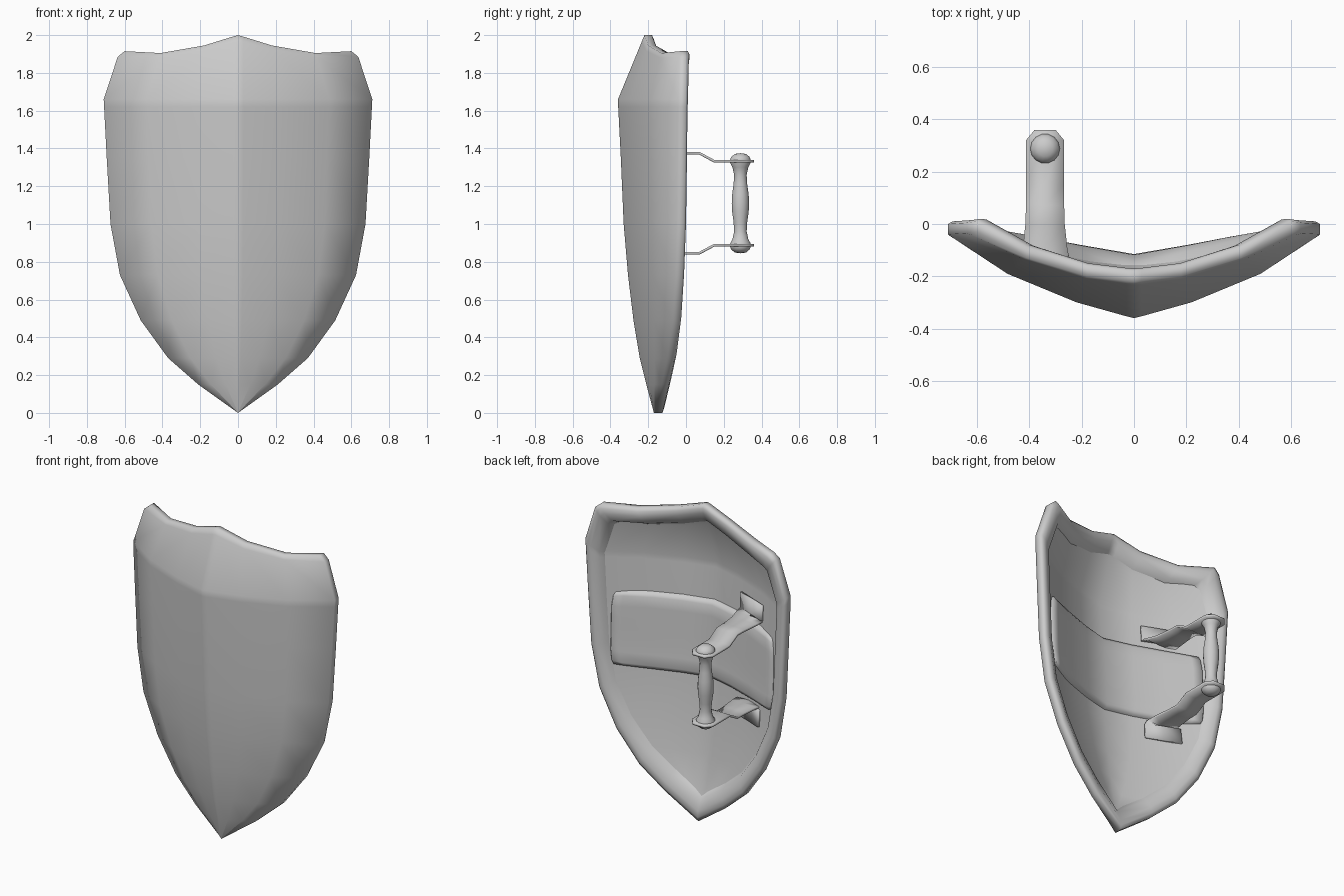
import bpy, bmesh, math
from mathutils import Vector

cube = bpy.data.objects.get("Cube")
if cube:
    bpy.data.objects.remove(cube, do_unlink=True)

grey = bpy.data.materials.new("plain_grey")
grey.use_nodes = True
grey.diffuse_color = (0.6, 0.6, 0.6, 1)
grey.node_tree.nodes["Principled BSDF"].inputs["Base Color"].default_value = (0.6, 0.6, 0.6, 1)

MID_Z = 1.11      # height of the grip centre
GRIP_X = -0.34


def make(name, strips, facing=None, angle=80, mirror=False, solid=0):
    """Skin each list of equal-length point rows with quads."""
    bm = bmesh.new()
    for rows in strips:
        grid = [[bm.verts.new(p) for p in row] for row in rows]
        for a, b in zip(grid, grid[1:]):
            for i in range(len(a) - 1):
                bm.faces.new((a[i], a[i + 1], b[i + 1], b[i]))
    bmesh.ops.remove_doubles(bm, verts=bm.verts, dist=0.0005)
    bmesh.ops.recalc_face_normals(bm, faces=bm.faces)
    if facing:
        if sum(f.normal.y * f.calc_area() for f in bm.faces) * facing < 0:
            bmesh.ops.reverse_faces(bm, faces=bm.faces)
    me = bpy.data.meshes.new(name)
    bm.to_mesh(me)
    bm.free()
    me.materials.append(grey)
    ob = bpy.data.objects.new(name, me)
    bpy.context.collection.objects.link(ob)
    bpy.ops.object.select_all(action='DESELECT')
    ob.select_set(True)
    bpy.context.view_layer.objects.active = ob
    bpy.ops.object.shade_smooth_by_angle(angle=math.radians(angle))
    if mirror:
        ob.modifiers.new("Mirror", 'MIRROR')
    if solid:
        mod = ob.modifiers.new("Solidify", 'SOLIDIFY')
        mod.thickness, mod.offset = solid, 0
    return ob


def lookup(table, key):
    """Linear interpolation in rows sorted by their first value."""
    key = min(max(key, table[0][0]), table[-1][0])
    for a, b in zip(table, table[1:]):
        if key <= b[0]:
            return Vector(a[1:]).lerp(Vector(b[1:]), (key - a[0]) / (b[0] - a[0]))


# Front shell: half grid, rows from the top edge down to the tip
cols = [(0, 0, 0), (0.04, 0.022, 0), (0.31, 0.19, 0), (0.68, 0.53, 0), (1, 1, 0)]
# height, half width, spine depth, edge depth
levels = [(1.66, 0.711, -0.36, -0.04), (1.62, 0.709, -0.359, -0.042),
          (1.35, 0.695, -0.345, -0.045), (1.0, 0.675, -0.33, -0.05),
          (0.73, 0.625, -0.307, -0.06), (0.49, 0.515, -0.278, -0.075),
          (0.29, 0.37, -0.245, -0.1), (0.15, 0.21, -0.21, -0.13),
          (0, 0, -0.17, -0.165)]
top = [Vector(p) for p in [(0, -0.22, 2), (0.028, -0.218, 1.992), (0.18, -0.2, 1.945),
                           (0.41, -0.13, 1.905), (0.6, -0.03, 1.915)]]
body = [[Vector((w * t, c + (e - c) * f, z)) for t, f, _ in cols] for z, w, c, e in levels]
shoulder = [a.lerp(b, 0.9) for a, b in zip(body[0], top)]
shoulder[-1] = Vector((0.637, -0.035, 1.885))
grid = [top, shoulder] + body

depth_table = levels[::-1] + [(1.95, 0.62, -0.24, -0.03)]


def lining(x, z):
    """Depth of the hollow back, a constant thickness behind the front."""
    w, c, e = lookup(depth_table, z)
    return c + (e - c) * lookup(cols, abs(x) / max(w, 0.01))[0] + 0.052


def shrink(p, s):
    return Vector((p.x * s, p.y, MID_Z + (p.z - MID_Z) * s))


# Rounded rim, following the outline and rolling into the hollow
outline = top + [row[-1] for row in grid[1:]]
rim = [outline]
for scale, back in ((1, 0.04), (0.975, 0.05), (0.94, 0.047), (0.88, 0.02)):
    rim.append([shrink(p, scale) + Vector((0, back, 0)) for p in outline])
inner = [shrink(p, 0.85) for p in outline]
for p in inner:
    p.y = lining(p.x, p.z) - 0.01
make("shield_shell", [grid, rim + [inner]], -1, mirror=True)

# Back lining, with a broad soft ridge
plate = [[shrink(p, 0.87) for p in row[:1] + row[2:]] for row in grid]
for row in plate:
    for p in row:
        p.y = lining(p.x, p.z)
make("back_lining", [plate], 1, mirror=True)

# Raised arm pad across the lining
steps = [-1, -0.97, -0.88, -0.6, -0.3, 0, 0.3, 0.6, 0.88, 0.97, 1]
pad = []
for v in steps:
    row = []
    for u in steps:
        m = max(abs(u), abs(v))
        lift = -0.01 if m == 1 else 0.018 if m > 0.95 else 0.03
        x = 0.58 * u * (1 - 0.04 * v ** 8)
        z = MID_Z + 0.245 * v * (1 - 0.08 * u ** 8)
        row.append(Vector((x, lining(x, z) + lift, z)))
    pad.append(row)
make("arm_pad", [pad], 1)

# Grip brackets: depth, height above grip centre, half width
bracket = [(-0.165, 0.272, 0.1), (-0.1, 0.265, 0.086), (0, 0.265, 0.075),
           (0.07, 0.265, 0.073), (0.15, 0.222, 0.073), (0.32, 0.222, 0.073),
           (0.36, 0.222, 0.04)]
for name, side in (("upper_bracket", 1), ("lower_bracket", -1)):
    rows = []
    # flange lying on the lining
    for h, hw in ((0.38, 0.105), (0.285, 0.102)):
        xs = [GRIP_X + hw * k for k in (-1, 0, 1)]
        z = MID_Z + side * h
        rows.append([Vector((x, lining(x, z) + 0.014, z)) for x in xs])
    rows += [[Vector((GRIP_X + hw * k, y, MID_Z + side * h)) for k in (-1, 0, 1)]
             for y, h, hw in bracket]
    make(name, [rows], angle=35, solid=0.014)

# Turned grip with a domed knob at each end
half = [(0.0, 0.265), (0.03, 0.261), (0.05, 0.245), (0.057, 0.228), (0.055, 0.212),
        (0.043, 0.19), (0.034, 0.15), (0.037, 0.1), (0.045, 0.045)]
profile = half + [(0.047, 0)] + [(r, -h) for r, h in reversed(half)]
SIDES = 14
lathe = [[Vector((GRIP_X + r * math.cos(2 * math.pi * i / SIDES),
                  0.288 + r * math.sin(2 * math.pi * i / SIDES), MID_Z + h))
          for i in range(SIDES + 1)] for r, h in profile]
make("grip", [lathe])
